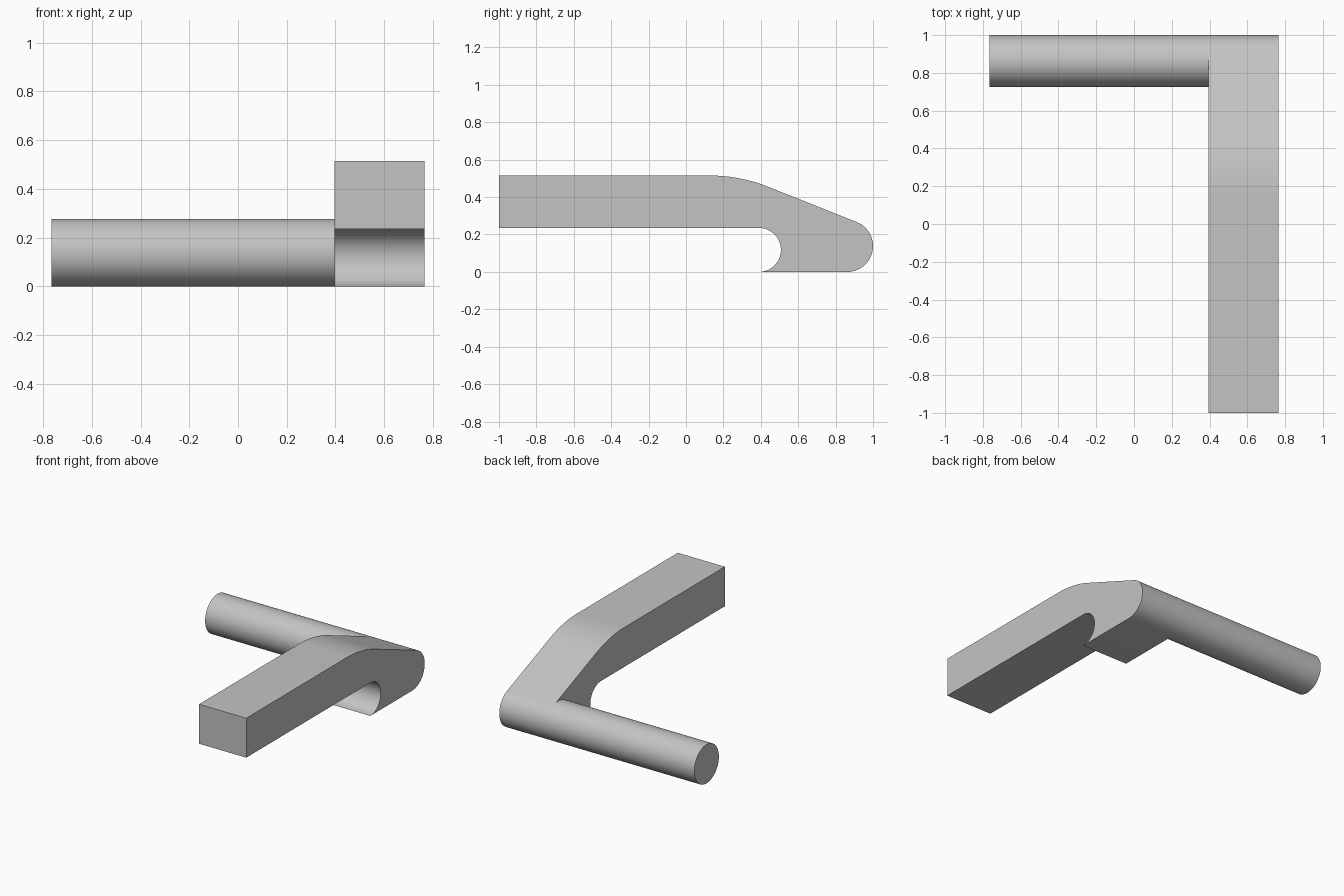
import bpy
import bmesh
from math import sin, cos, radians
from mathutils import Vector

cube = bpy.data.objects.get("Cube")
if cube:
    bpy.data.objects.remove(cube, do_unlink=True)

# Main dimensions
HALF_WIDTH = 0.765      # overall half extent along x
BAR_INNER = 0.395       # inner side of the square bar
R = 0.138               # rod and rounded heel radius
ROD_Y = 1 - R
TOP, UNDER = 0.515, 0.235
SLOPE = 21.8            # pitch of the sloping top in degrees

grey = bpy.data.materials.new("plain grey")
grey.diffuse_color = (0.55, 0.55, 0.55, 1)
grey.use_nodes = True
grey.node_tree.nodes["Principled BSDF"].inputs["Base Color"].default_value = (0.55, 0.55, 0.55, 1)


def arc(y, z, radius, start, end, steps):
    """Points on an arc in the side plane; angles in degrees from +y towards +z."""
    angles = [radians(start + (end - start) * i / steps) for i in range(steps + 1)]
    return [(y + radius * cos(a), z + radius * sin(a)) for a in angles]


def extrude_profile(name, points, x0, x1, cap_inner=True):
    """Extrude a closed side profile along x with smooth curves and sharp corners."""
    bm = bmesh.new()
    face = bm.faces.new([bm.verts.new((x0, y, z)) for y, z in points])
    result = bmesh.ops.extrude_face_region(bm, geom=[face], use_keep_orig=True)
    moved = [g for g in result["geom"] if isinstance(g, bmesh.types.BMVert)]
    bmesh.ops.translate(bm, verts=moved, vec=Vector((x1 - x0, 0, 0)))
    bmesh.ops.recalc_face_normals(bm, faces=bm.faces)
    if not cap_inner:
        ends = [f for f in bm.faces if f.normal.x > 0.9]
        bmesh.ops.delete(bm, geom=ends, context="FACES_ONLY")
    mesh = bpy.data.meshes.new(name)
    bm.to_mesh(mesh)
    bm.free()
    mesh.materials.append(grey)
    mesh.shade_smooth()
    mesh.set_sharp_from_angle(angle=radians(30))
    obj = bpy.data.objects.new(name, mesh)
    bpy.context.collection.objects.link(obj)
    return obj


# Square bar with a hooked underside, rounded heel and curved shoulder
slot_r = UNDER / 2
shoulder_r = 0.83
bar = [(-1, TOP), (-1, UNDER)]
bar += arc(0.39, slot_r, slot_r, 90, -90, 32)
bar += arc(ROD_Y, R, R, -90, 90 - SLOPE, 32)
bar += arc(0.13, TOP - shoulder_r, shoulder_r, 90 - SLOPE, 90, 16)
extrude_profile("hooked_bar", bar, BAR_INNER, HALF_WIDTH)

# Round rod meeting the side of the bar at its heel
rod = arc(ROD_Y, R, R, 0, 360, 64)[:-1]
extrude_profile("round_rod", rod, -HALF_WIDTH, BAR_INNER, cap_inner=False)
